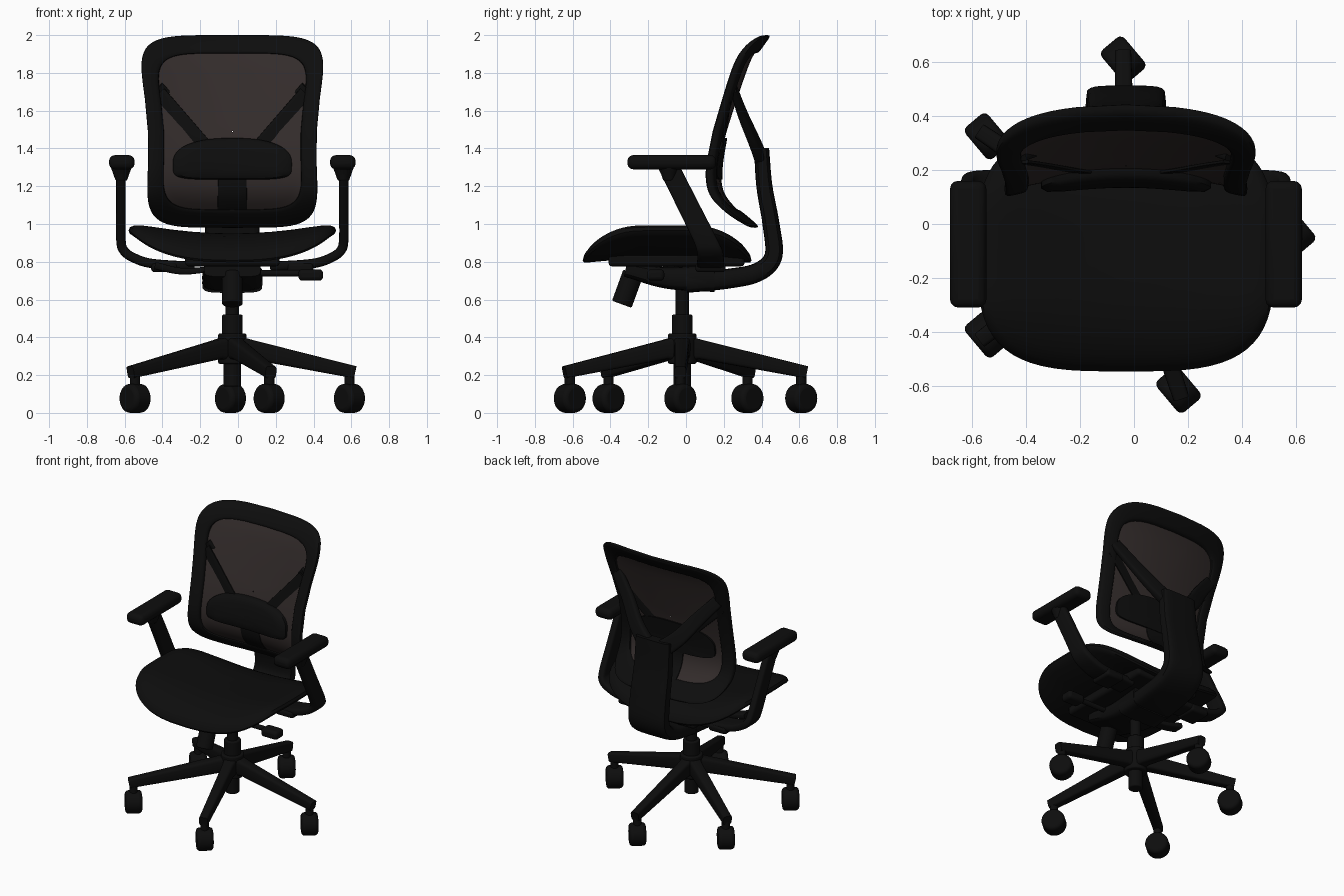
import bpy, bmesh, math
from mathutils import Vector, Matrix

if "Cube" in bpy.data.objects:
    bpy.data.objects.remove(bpy.data.objects["Cube"], do_unlink=True)

CX = -0.03   # symmetry plane of the chair


def material(name, col):
    m = bpy.data.materials.new(name)
    m.use_nodes = True
    m.diffuse_color = (*col, 1)
    bsdf = m.node_tree.nodes["Principled BSDF"]
    bsdf.inputs["Base Color"].default_value = (*col, 1)
    bsdf.inputs["Roughness"].default_value = 0.7
    return m


BLACK = material("black_plastic", (0.004, 0.004, 0.004))
MESH = material("brown_mesh", (0.033, 0.025, 0.024))


def finish(name, bm, mat, bevel=0):
    bmesh.ops.recalc_face_normals(bm, faces=bm.faces)
    me = bpy.data.meshes.new(name)
    bm.to_mesh(me)
    bm.free()
    me.materials.append(mat)
    ob = bpy.data.objects.new(name, me)
    bpy.context.collection.objects.link(ob)
    if bevel:
        mod = ob.modifiers.new("Bevel", "BEVEL")
        mod.width, mod.segments = bevel, 3
    bpy.ops.object.select_all(action="DESELECT")
    ob.select_set(True)
    bpy.context.view_layer.objects.active = ob
    bpy.ops.object.shade_smooth_by_angle(angle=math.radians(40))
    return ob


def catmull(pts, n=6):
    pts = [Vector(p) for p in pts]
    pts = [2 * pts[0] - pts[1]] + pts + [2 * pts[-1] - pts[-2]]
    out = []
    for a, b, c, d in zip(pts, pts[1:], pts[2:], pts[3:]):
        for i in range(n):
            t = i / n
            out.append(0.5 * (2 * b + (c - a) * t + (2 * a - 5 * b + 4 * c - d) * t * t
                              + (3 * b - a - 3 * c + d) * t ** 3))
    return out + [pts[-2]]


def superellipse(n, power):
    pts = []
    for i in range(n):
        a = 2 * math.pi * i / n
        c, s = math.cos(a), math.sin(a)
        pts.append((math.copysign(abs(c) ** (2 / power), c),
                    math.copysign(abs(s) ** (2 / power), s)))
    return pts


def loft(name, rings, mat, closed=False, cap=True):
    bm = bmesh.new()
    vs = [[bm.verts.new(p) for p in r] for r in rings]
    n = len(vs[0])
    pairs = list(zip(vs, vs[1:])) + ([(vs[-1], vs[0])] if closed else [])
    for a, b in pairs:
        for i in range(n):
            j = (i + 1) % n
            bm.faces.new((a[i], a[j], b[j], b[i]))
    if cap and not closed:
        bm.faces.new(vs[0])
        bm.faces.new(vs[-1])
    return finish(name, bm, mat)


def sweep(name, path, side, w, t, mat=BLACK, smooth=True):
    """Rounded bar along a path; w and t are (start, end) width and thickness."""
    pts = catmull(path) if smooth else [Vector(p) for p in path]
    side = Vector(side).normalized()
    rings = []
    for i, p in enumerate(pts):
        f = i / (len(pts) - 1)
        tan = pts[min(i + 1, len(pts) - 1)] - pts[max(i - 1, 0)]
        nor = tan.cross(side).normalized()
        hw, ht = (w[0] + (w[1] - w[0]) * f) / 2, (t[0] + (t[1] - t[0]) * f) / 2
        rings.append([p + side * hw * u + nor * ht * v for u, v in superellipse(20, 4.5)])
    return loft(name, rings, mat)


def box(name, loc, size, bevel, rot=None):
    bm = bmesh.new()
    bmesh.ops.create_cube(bm, size=1, matrix=Matrix.LocRotScale(Vector(loc), rot, Vector(size)))
    return finish(name, bm, BLACK, bevel)


def cylinder(name, a, b, r, bevel=0.008, r2=None):
    a, b = Vector(a), Vector(b)
    rot = (b - a).to_track_quat("Z", "Y").to_matrix().to_4x4()
    bm = bmesh.new()
    bmesh.ops.create_cone(bm, cap_ends=True, segments=32, radius1=r, radius2=r2 or r,
                          depth=(b - a).length, matrix=Matrix.Translation((a + b) / 2) @ rot)
    return finish(name, bm, BLACK, bevel)


# --- five-star base, casters and column ---
HUB = Vector((CX, -0.02, 0))
wheels = [(0.59, -0.03), (-0.04, 0.61), (-0.545, 0.325), (-0.545, -0.41), (0.165, -0.615)]
roll = math.radians(-50)
axle = Vector((-math.sin(roll), math.cos(roll), 0))
for i, (x, y) in enumerate(wheels):
    c = Vector((x, y, 0))
    d = (c - HUB).normalized()
    side = d.cross(Vector((0, 0, 1)))
    tip = c + d * 0.03
    sweep(f"base_leg_{i}", [HUB + Vector((0, 0, 0.345)), HUB + d * 0.1 + Vector((0, 0, 0.335)),
                            tip + Vector((0, 0, 0.215))], side, (0.1, 0.06), (0.14, 0.065), smooth=False)
    cylinder(f"caster_stem_{i}", c + Vector((0, 0, 0.1)), c + Vector((0, 0, 0.22)), 0.027)
    mid = c + Vector((0, 0, 0.077))
    cylinder(f"caster_wheel_{i}", mid - axle * 0.055, mid + axle * 0.055, 0.077, 0.022)
    box(f"caster_hood_{i}", c + Vector((0, 0, 0.125)), (0.06, 0.05, 0.05), 0.015)
for name, z0, z1, r in [("column_foot", 0.14, 0.3, 0.047), ("base_hub", 0.26, 0.42, 0.075),
                        ("column_sleeve", 0.3, 0.52, 0.055), ("gas_piston", 0.5, 0.68, 0.035)]:
    cylinder(name, (CX, -0.02, z0), (CX, -0.02, z1), r)

# --- seat cushion: dished across, rolled down at front and rear ---


def seat_top(x, y):
    z = 0.95 + 0.06 * ((x - CX) / 0.55) ** 2
    z -= 0.1 * (max(0, -0.25 - y) / 0.3) ** 2
    return z - 0.1 * (max(0, y - 0.05) / 0.3) ** 2


layers = [(0.02, 0), (0.2, 0), (0.4, 0), (0.6, 0), (0.75, 0), (0.86, 0.003), (0.94, 0.01), (0.985, 0.025),
          (1, 0.045), (0.985, 0.06), (0.93, 0.075), (0.8, 0.1), (0.5, 0.13), (0.02, 0.14)]
rings = []
for s, drop in layers:
    ring = []
    for u, v in superellipse(64, 3.4):
        x, y = CX + 0.55 * s * u, -0.1 + 0.447 * s * v
        ring.append((x, y, seat_top(x, y) - drop))
    rings.append(ring)
loft("seat_cushion", rings, BLACK)
box("seat_pan", (CX, -0.05, 0.81), (0.5, 0.72, 0.07), 0.02)

# --- tilt mechanism and controls ---
sweep("tilt_mechanism", [(CX, -0.32, 0.76), (CX, -0.1, 0.715), (CX, 0.15, 0.715)],
      (1, 0, 0), (0.3, 0.32), (0.08, 0.15))
cylinder("tension_knob", (CX, -0.34, 0.575), (CX, -0.28, 0.74), 0.055)
cylinder("height_lever_rod", (0.1, -0.16, 0.74), (0.34, -0.16, 0.74), 0.017)
box("height_lever_paddle", (0.385, -0.16, 0.73), (0.13, 0.09, 0.06), 0.02)
sweep("tilt_lever", [(-0.15, -0.08, 0.76), (-0.3, -0.08, 0.75), (-0.44, -0.08, 0.78)],
      (0, 1, 0), (0.05, 0.09), (0.03, 0.04))

# --- rear spine ---
sweep("back_spine", [(CX, 0, 0.69), (CX, 0.22, 0.71), (CX, 0.38, 0.745), (CX, 0.463, 0.83),
                     (CX, 0.45, 1.0), (CX, 0.415, 1.2), (CX, 0.4, 1.4)],
      (1, 0, 0), (0.32, 0.27), (0.11, 0.08))

# --- backrest: curved surface shared by frame, mesh and pads ---
profile = catmull([(0.37, 0.95), (0.36, 0.99), (0.28, 1.06), (0.215, 1.13), (0.185, 1.2), (0.18, 1.3), (0.205, 1.45),
                   (0.25, 1.6), (0.3, 1.75), (0.345, 1.87), (0.385, 1.94), (0.43, 2.0), (0.45, 2.03)])


def back_y(x, z):
    for a, b in zip(profile, profile[1:]):
        if z <= b.y:
            break
    return a.x + (b.x - a.x) * (z - a.y) / (b.y - a.y) - 0.28 * (x - CX) ** 2


def outline(s, dy=0):
    ring = []
    for u, v in superellipse(96, 5):
        zo = 1.49 + 0.51 * v
        half = 0.445 + 0.27 * (zo - 1.4) ** 2
        x, z = CX + half * u * s, 1.49 + 0.51 * v * s
        ring.append((x, back_y(x, z) + dy, z))
    return ring


frame = [outline(0.905 + 0.095 * a, 0.024 * b) for a, b in superellipse(16, 3.5)]
loft("back_frame", frame, BLACK, closed=True)
loft("back_mesh", [outline(s) for s in (0.85, 0.75, 0.65, 0.55, 0.45, 0.35, 0.25, 0.15, 0.05, 0.005)],
     MESH, cap=False)

# --- lumbar pad: half-moon cushion in front of the mesh ---
moon = []
for (u, v), (u2, v2) in zip(superellipse(48, 2.4), superellipse(48, 5)):
    moon.append((0.315 * u, 0.135 * v) if v > 0 else (0.315 * u2, 0.085 * v2))
rings = []
for s, dy in [(0.02, -0.045), (0.4, -0.045), (0.75, -0.043), (0.93, -0.036), (1, -0.02), (1, 0.012),
              (0.75, 0.014), (0.4, 0.014), (0.02, 0.014)]:
    pts = [(CX + u * s, 1.32 + v * s) for u, v in moon]
    rings.append([(x, back_y(x, z) + dy, z) for x, z in pts])
loft("lumbar_pad", rings, BLACK)
strap = [(CX, back_y(CX, z), z) for z in (1.05, 1.1, 1.15, 1.2, 1.26)]
sweep("lumbar_strap", strap, (1, 0, 0), (0.16, 0.15), (0.014, 0.014))

for sgn, tag in ((1, "left"), (-1, "right")):
    def X(d):
        return CX + sgn * d

    # --- diagonal back braces, with the bands that lie on the mesh ---
    sweep(f"back_brace_{tag}", [(X(0.06), 0.4, 1.34), (X(0.17), 0.36, 1.44),
                                (X(0.28), 0.3, 1.58), (X(0.4), 0.25, 1.72)],
          (sgn * 0.75, 0, -0.65), (0.12, 0.08), (0.06, 0.035))
    band = []
    for i in range(7):
        f = i / 6
        x, z = X(0.14 + 0.26 * f), 1.41 + 0.27 * f
        band.append((x, back_y(x, z), z))
    sweep(f"mesh_band_{tag}", band, (sgn * 0.72, 0, -0.69), (0.07, 0.11), (0.014, 0.014))

    # --- armrests ---
    sweep(f"arm_post_{tag}", [(X(0.59), -0.085, 1.29), (X(0.59), 0.02, 1.08), (X(0.59), 0.1, 0.92),
                              (X(0.575), 0.125, 0.86), (X(0.52), 0.13, 0.82), (X(0.42), 0.13, 0.79),
                              (X(0.2), 0.13, 0.775)], (0, 1, 0), (0.12, 0.15), (0.05, 0.05))
    cylinder(f"arm_collar_{tag}", (X(0.588), -0.09, 1.23), (X(0.588), -0.09, 1.3), 0.03, 0.005, r2=0.055)
    box(f"arm_pad_{tag}", (X(0.585), -0.075, 1.327), (0.135, 0.47, 0.075), 0.03)
    box(f"arm_bracket_{tag}", (X(0.36), 0.13, 0.77), (0.14, 0.16, 0.05), 0.018)
